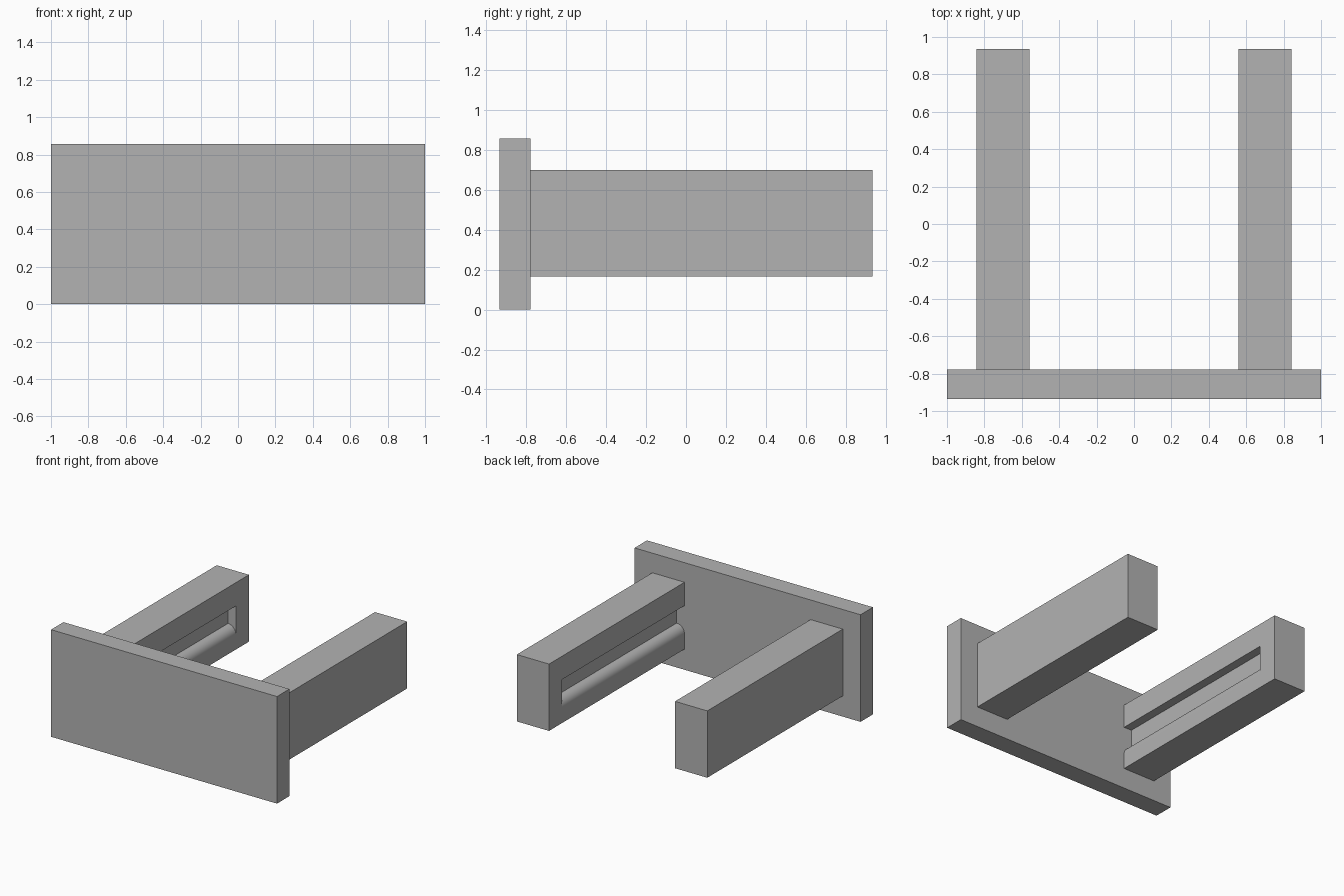
import bpy, bmesh, math

cube = bpy.data.objects.get("Cube")
if cube:
    bpy.data.objects.remove(cube, do_unlink=True)

grey = bpy.data.materials.new("plain grey")
grey.use_nodes = True
colour = (0.45, 0.45, 0.45, 1)
grey.diffuse_color = colour
grey.node_tree.nodes["Principled BSDF"].inputs["Base Color"].default_value = colour


def extrude_y(name, profile, y0, y1):
    """Extrude an (x, z) outline from y0 to y1."""
    bm = bmesh.new()
    face = bm.faces.new([bm.verts.new((x, y0, z)) for x, z in profile])
    moved = bmesh.ops.extrude_face_region(bm, geom=[face])["geom"]
    verts = [g for g in moved if isinstance(g, bmesh.types.BMVert)]
    bmesh.ops.translate(bm, verts=verts, vec=(0, y1 - y0, 0))
    bmesh.ops.recalc_face_normals(bm, faces=bm.faces)
    mesh = bpy.data.meshes.new(name)
    bm.to_mesh(mesh)
    bm.free()
    mesh.materials.append(grey)
    obj = bpy.data.objects.new(name, mesh)
    bpy.context.collection.objects.link(obj)
    return obj


def rectangle(x0, x1, z0, z1):
    return [(x0, z0), (x1, z0), (x1, z1), (x0, z1)]


BACK = 0.935          # free end of the arms
PLATE_Y = -0.778      # where plate and arms meet
INNER, OUTER = 0.558, 0.843
ARM_LOW, ARM_HIGH = 0.165, 0.7
DEPTH = 0.07          # groove depth, also the radius of its rounded lip
LIP, GROOVE_TOP = 0.285, 0.513
STEPS = 16

# Front plate
extrude_y("front_plate", rectangle(-1, 1, 0, 0.857), -BACK, PLATE_Y)

# Arms, each with an inner groove that has a rounded lower lip
for name, side in (("left_arm", 1), ("right_arm", -1)):
    arm = extrude_y(name, rectangle(side * INNER, side * OUTER, ARM_LOW, ARM_HIGH), PLATE_Y, BACK)

    lip = [(INNER + DEPTH * (1 - math.cos(a)), LIP + DEPTH * math.sin(a))
           for a in (math.pi / 2 * i / STEPS for i in range(STEPS + 1))]
    outline = [(INNER - 0.1, LIP)] + lip + [(INNER + DEPTH, GROOVE_TOP), (INNER - 0.1, GROOVE_TOP)]
    cutter = extrude_y(name + "_groove_cutter", [(side * x, z) for x, z in outline],
                       PLATE_Y - 0.1, 0.77)

    cut = arm.modifiers.new("groove", "BOOLEAN")
    cut.operation = "DIFFERENCE"
    cut.solver = "EXACT"
    cut.object = cutter

    # Bake the cut, then drop the cutter
    depsgraph = bpy.context.evaluated_depsgraph_get()
    baked = bpy.data.meshes.new_from_object(arm.evaluated_get(depsgraph))
    arm.modifiers.clear()
    arm.data = baked
    bpy.data.objects.remove(cutter, do_unlink=True)

    bpy.ops.object.select_all(action="DESELECT")
    arm.select_set(True)
    bpy.context.view_layer.objects.active = arm
    bpy.ops.object.shade_smooth_by_angle(angle=math.radians(30))
